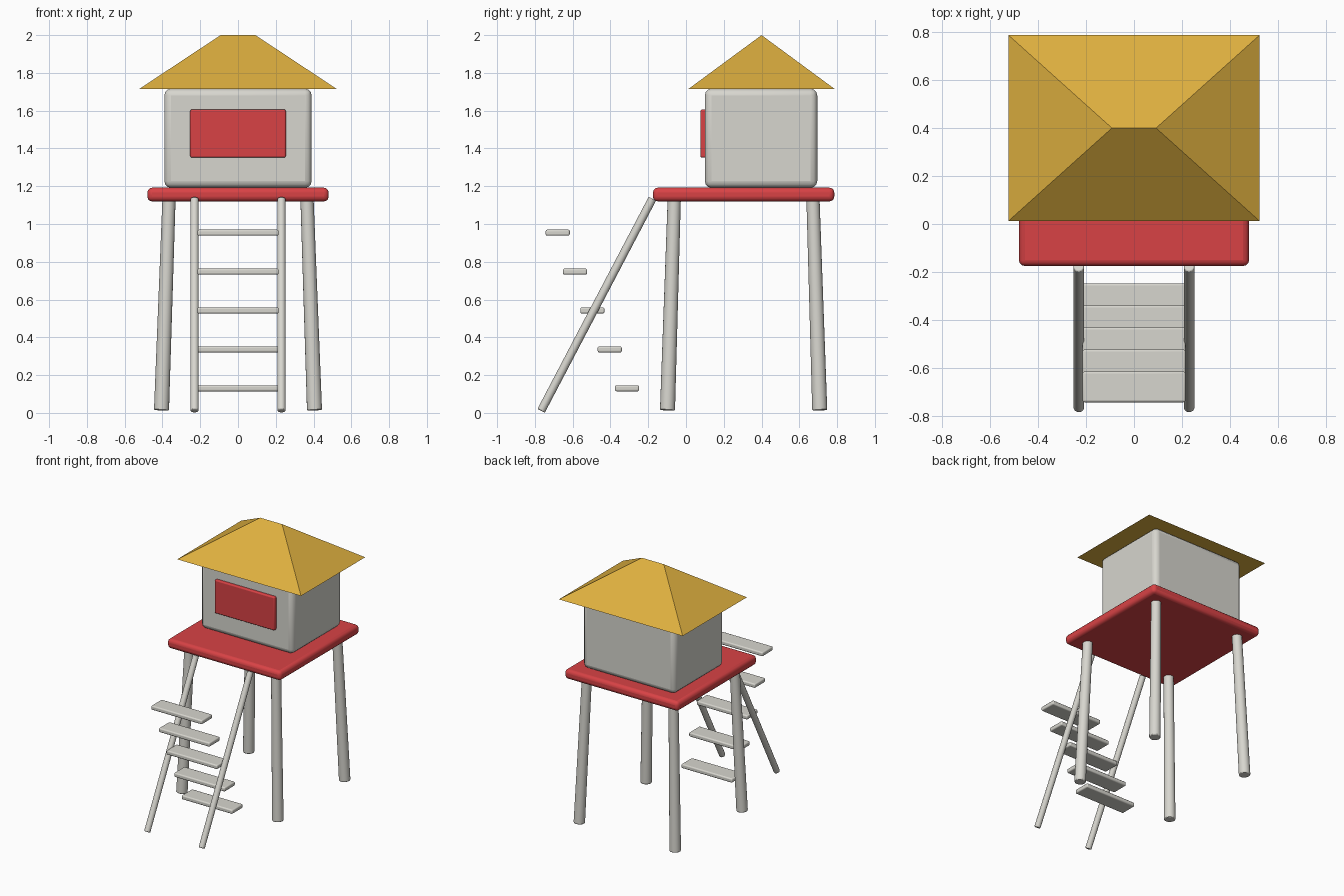
import bpy, bmesh
from mathutils import Vector

if "Cube" in bpy.data.objects:
    bpy.data.objects.remove(bpy.data.objects["Cube"])


def material(name, rgb):
    m = bpy.data.materials.new(name)
    m.diffuse_color = (*rgb, 1)
    m.use_nodes = True
    m.node_tree.nodes["Principled BSDF"].inputs["Base Color"].default_value = m.diffuse_color
    return m


WHITE = material("off_white", (0.68, 0.67, 0.62))
RED = material("red", (0.69, 0.055, 0.06))
YELLOW = material("straw_yellow", (0.73, 0.43, 0.05))


def finish(name, bm, mat, bevel=0.0, segments=3, smooth=True):
    bmesh.ops.recalc_face_normals(bm, faces=bm.faces[:])
    mesh = bpy.data.meshes.new(name)
    bm.to_mesh(mesh)
    bm.free()
    ob = bpy.data.objects.new(name, mesh)
    bpy.context.collection.objects.link(ob)
    mesh.materials.append(mat)
    if bevel:
        mod = ob.modifiers.new("soft_edges", "BEVEL")
        mod.width = bevel
        mod.segments = segments
        mod.limit_method = "ANGLE"
        mod.angle_limit = 0.7
    if smooth:
        bpy.ops.object.select_all(action="DESELECT")
        ob.select_set(True)
        bpy.context.view_layer.objects.active = ob
        bpy.ops.object.shade_smooth_by_angle(angle=0.7)
    return ob


def box(name, lo, hi, mat, bevel):
    lo, hi = Vector(lo), Vector(hi)
    bm = bmesh.new()
    bmesh.ops.create_cube(bm, size=1)
    for v in bm.verts:
        v.co = (lo + hi) / 2 + v.co * (hi - lo)
    return finish(name, bm, mat, bevel)


def pole(name, start, end, r1, r2, mat, bevel):
    start, end = Vector(start), Vector(end)
    axis = end - start
    bm = bmesh.new()
    bmesh.ops.create_cone(bm, cap_ends=True, segments=20, radius1=r1,
                          radius2=r2, depth=axis.length)
    rot = axis.to_track_quat("Z", "Y")
    for v in bm.verts:
        v.co = (start + end) / 2 + rot @ v.co
    return finish(name, bm, mat, bevel, 2)


# platform, cabin and front shutter
box("platform", (-0.48, -0.175, 1.12), (0.48, 0.785, 1.192), RED, 0.025)
box("cabin", (-0.39, 0.1, 1.192), (0.39, 0.695, 1.716), WHITE, 0.035)
box("front_shutter", (-0.253, 0.077, 1.352), (0.253, 0.12, 1.606), RED, 0.008)

# hipped roof: an eaves rectangle rising to a short ridge
bm = bmesh.new()
e = [bm.verts.new((x, y, 1.715)) for x, y in
     ((-0.523, 0.013), (0.523, 0.013), (0.523, 0.787), (-0.523, 0.787))]
left, right = (bm.verts.new((x, 0.4, 2.0)) for x in (-0.092, 0.092))
for f in ((e[0], e[1], right, left), (e[1], e[2], right),
          (e[2], e[3], left, right), (e[3], e[0], left), e[::-1]):
    bm.faces.new(f)
finish("roof", bm, YELLOW, smooth=False)

# splayed, tapering legs and ladder rails on both sides
for side, s in (("left", -1), ("right", 1)):
    for end, y0, y1 in (("front", -0.098, -0.062), ("back", 0.708, 0.672)):
        pole(f"{end}_{side}_leg", (s * 0.405, y0, 0.014),
             (s * 0.365, y1, 1.14), 0.04, 0.035, WHITE, 0.006)
    pole(f"{side}_ladder_rail", (s * 0.23, -0.767, 0.011),
         (s * 0.23, -0.178, 1.134), 0.022, 0.022, WHITE, 0.005)

# ladder treads
for i in range(5):
    y, z = -0.312 - 0.0918 * i, 0.13 + 0.206 * i
    box(f"ladder_tread_{i + 1}", (-0.215, y - 0.064, z - 0.016),
        (0.215, y + 0.064, z + 0.016), WHITE, 0.009)
